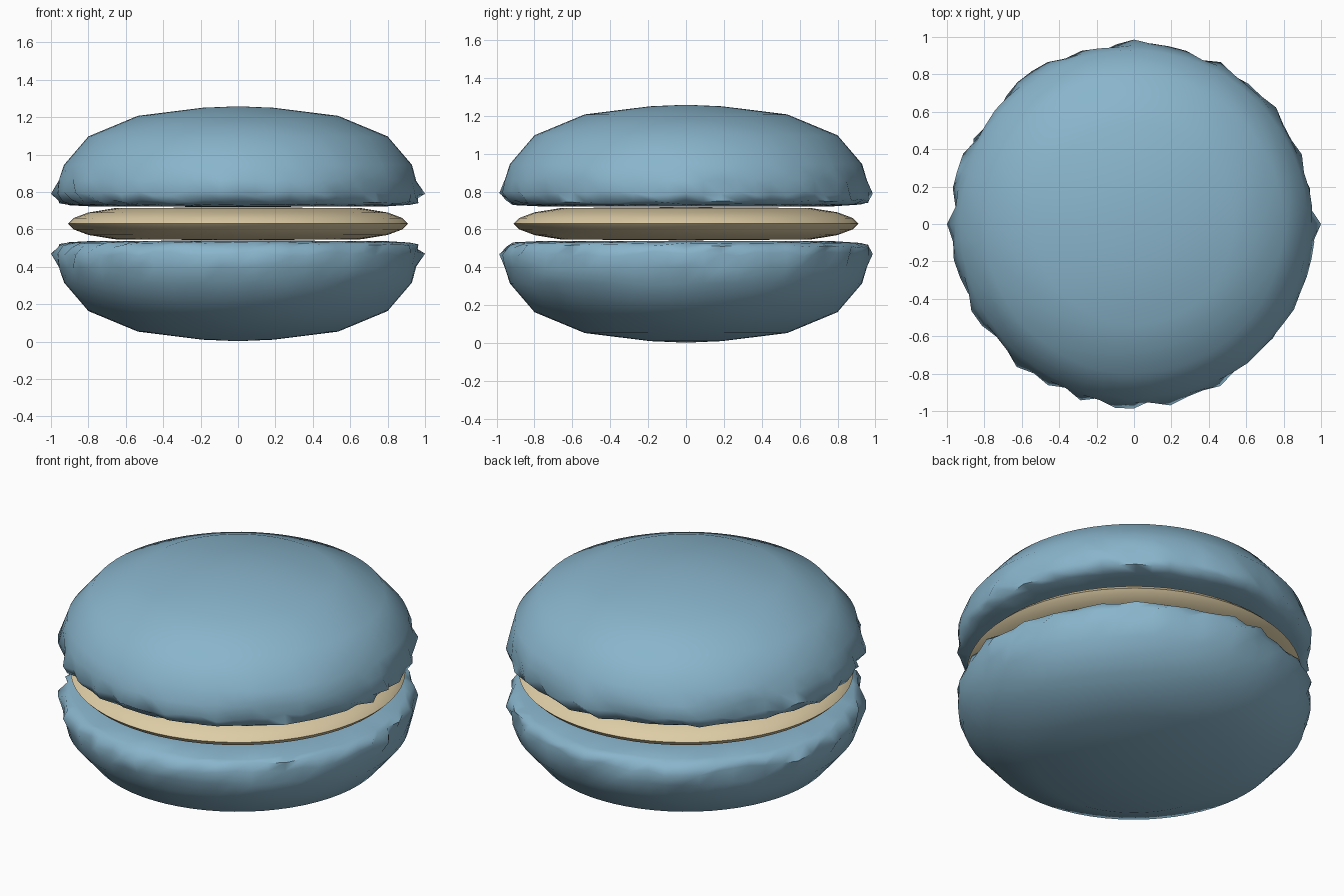
import bpy, bmesh, math, random

if "Cube" in bpy.data.objects:
    bpy.data.objects.remove(bpy.data.objects["Cube"])

random.seed(7)
SEG = 64
MID = 0.63  # height of the mirror plane between the shells


def material(name, rgb):
    m = bpy.data.materials.new(name)
    m.diffuse_color = (*rgb, 1)
    m.use_nodes = True
    m.node_tree.nodes["Principled BSDF"].inputs["Base Color"].default_value = m.diffuse_color
    return m


def lathe(name, profile, mat, flip=False, ruffles=None):
    """Spin (radius, height, ruffle row) points; the first and last lie on the axis."""
    bm = bmesh.new()
    rings = []
    for r, z, row in profile:
        z = 2 * MID - z if flip else z
        if r == 0:
            rings.append([bm.verts.new((0, 0, z))] * SEG)
            continue
        ring = []
        for i in range(SEG):
            a = math.tau * i / SEG
            dr, dz = ruffles[row][i] if row is not None else (0, 0)
            rr = min(r + dr, 1.0)
            ring.append(bm.verts.new((rr * math.cos(a), rr * math.sin(a), z + (-dz if flip else dz))))
        rings.append(ring)
    for a, b in zip(rings, rings[1:]):
        for i in range(SEG):
            j = (i + 1) % SEG
            corners = list(dict.fromkeys((a[i], b[i], b[j], a[j])))
            bm.faces.new(corners)
    bmesh.ops.recalc_face_normals(bm, faces=bm.faces)
    me = bpy.data.meshes.new(name)
    bm.to_mesh(me)
    bm.free()
    me.materials.append(mat)
    ob = bpy.data.objects.new(name, me)
    bpy.context.collection.objects.link(ob)
    bpy.ops.object.select_all(action='DESELECT')
    ob.select_set(True)
    bpy.context.view_layer.objects.active = ob
    bpy.ops.object.shade_smooth_by_angle(angle=math.radians(60))
    return ob


blue = material("blue_shell", (0.25, 0.46, 0.60))
cream = material("cream_filling", (0.73, 0.61, 0.38))

# Irregular frilled foot, shared by both shells: radial and vertical jitter per row
ruffles = [[(random.uniform(-s, s), random.uniform(-t, t)) for _ in range(SEG)]
           for s, t in ((0.006, 0.008), (0.024, 0.014), (0.022, 0.01), (0.012, 0.003))]
ruffles[1][0] = ruffles[1][SEG // 2] = (0.035, 0)
ruffles[1][SEG // 4] = ruffles[1][3 * SEG // 4] = (0.02, 0)

# Domed shells
shell = [(0, 1.258, None), (0.19, 1.25, None), (0.535, 1.207, None),
         (0.80, 1.097, None), (0.93, 0.945, None), (0.955, 0.865, 0),
         (0.966, 0.79, 1), (0.95, 0.748, 2), (0.91, 0.731, 3),
         (0.78, 0.722, None), (0, 0.72, None)]
lathe("top_shell", shell, blue, ruffles=ruffles)
lathe("bottom_shell", shell, blue, flip=True, ruffles=ruffles)

# Rounded filling disc
half = [(0.66, 0.083), (0.80, 0.06), (0.88, 0.03), (0.91, 0)]
filling = [(0, MID + 0.088, None)]
filling += [(r, MID + h, None) for r, h in half]
filling += [(r, MID - h, None) for r, h in reversed(half[:-1])]
filling.append((0, MID - 0.088, None))
lathe("filling", filling, cream)
